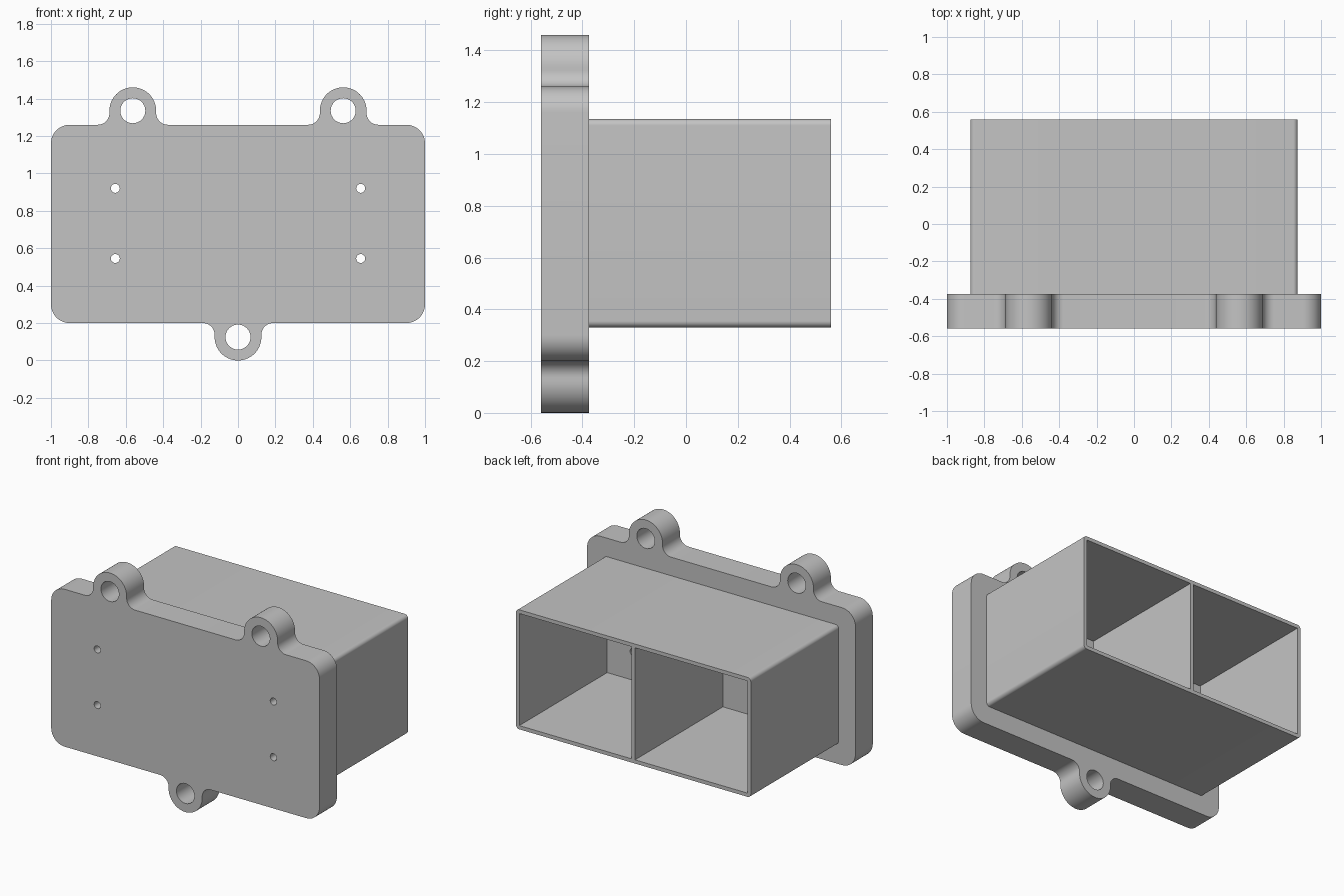
import bpy
import bmesh
from math import cos, sin, radians

cube = bpy.data.objects.get("Cube")
if cube:
    bpy.data.objects.remove(cube, do_unlink=True)

grey = bpy.data.materials.new("plain grey")
grey.use_nodes = True
GREY = (0.55, 0.55, 0.55, 1)
grey.diffuse_color = GREY
grey.node_tree.nodes["Principled BSDF"].inputs["Base Color"].default_value = GREY


def arc(cx, cz, r, start, end, steps=12):
    """Points along an arc, both ends included."""
    angles = [radians(start + (end - start) * i / steps) for i in range(steps + 1)]
    return [(cx + r * cos(a), cz + r * sin(a)) for a in angles]


def circle(cx, cz, r, steps=32):
    return arc(cx, cz, r, 0, 360, steps)[:-1]


def rectangle(x0, x1, z0, z1):
    return [(x0, z0), (x1, z0), (x1, z1), (x0, z1)]


def rounded_corners(x, z0, z1, r):
    """Corner arcs, counter-clockwise from bottom left."""
    return [arc(-x + r, z0 + r, r, 180, 270), arc(x - r, z0 + r, r, 270, 360),
            arc(x - r, z1 - r, r, 0, 90), arc(-x + r, z1 - r, r, 90, 180)]


def ear(cx, edge, side):
    """Filleted lug outline; side is 1 on the top edge and -1 on the bottom."""
    f = EAR_R / 2
    pts = (arc(EAR_R + f, f, f, 270, 180) + arc(0, EAR_RISE, EAR_R, 0, 180, 32)
           + arc(-EAR_R - f, f, f, 360, 270))
    return [(cx + side * x, edge + side * z) for x, z in pts]


def prism(name, loops, y0, y1):
    """Extrude an outline with holes (first loop outside) along y."""
    bm = bmesh.new()
    caps = {y0: [], y1: []}
    for loop in loops:
        rings = []
        for y in (y0, y1):
            ring = [bm.verts.new((x, y, z)) for x, z in loop]
            caps[y] += [bm.edges.new((ring[i - 1], ring[i])) for i in range(len(ring))]
            rings.append(ring)
        a, b = rings
        for i in range(len(a)):
            bm.faces.new((a[i - 1], a[i], b[i], b[i - 1]))
    for y, edges in caps.items():
        bmesh.ops.triangle_fill(bm, edges=edges, use_beauty=True, normal=(0, 1, 0))
    bmesh.ops.recalc_face_normals(bm, faces=bm.faces[:])
    mesh = bpy.data.meshes.new(name)
    bm.to_mesh(mesh)
    bm.free()
    mesh.materials.append(grey)
    obj = bpy.data.objects.new(name, mesh)
    bpy.context.collection.objects.link(obj)
    bpy.ops.object.select_all(action="DESELECT")
    obj.select_set(True)
    bpy.context.view_layer.objects.active = obj
    bpy.ops.object.shade_smooth_by_angle()
    return obj


EAR_R, EAR_RISE, EAR_X = 0.125, 0.075, 0.5625
BOTTOM, TOP = 0.2, 1.26
FRONT, PLATE_BACK, BACK = -0.56, -0.375, 0.56

# Mounting plate with three lugs and four screw holes
bl, br, tr, tl = rounded_corners(1, BOTTOM, TOP, 0.1)
outline = (bl + ear(0, BOTTOM, -1) + br + tr
           + ear(EAR_X, TOP, 1) + ear(-EAR_X, TOP, 1) + tl)
holes = [circle(0, BOTTOM - EAR_RISE, 0.067)]
for s in (-1, 1):
    holes.append(circle(s * EAR_X, TOP + EAR_RISE, 0.067))
    holes += [circle(s * 0.656, z, 0.024, 20) for z in (0.545, 0.92)]
prism("mounting_plate", [outline] + holes, FRONT, PLATE_BACK)

# Box with two open compartments, its front end sunk slightly into the plate
WIDTH, LOW, HIGH, WALL = 0.875, 0.33, 1.135, 0.025
shell = sum(rounded_corners(WIDTH, LOW, HIGH, 0.025), [])
cells = [rectangle(x0, x1, LOW + WALL, HIGH - WALL)
         for x0, x1 in ((-WIDTH + WALL, -WALL / 2), (WALL / 2, WIDTH - WALL))]
prism("divided_box", [shell] + cells, PLATE_BACK - 0.01, BACK)
